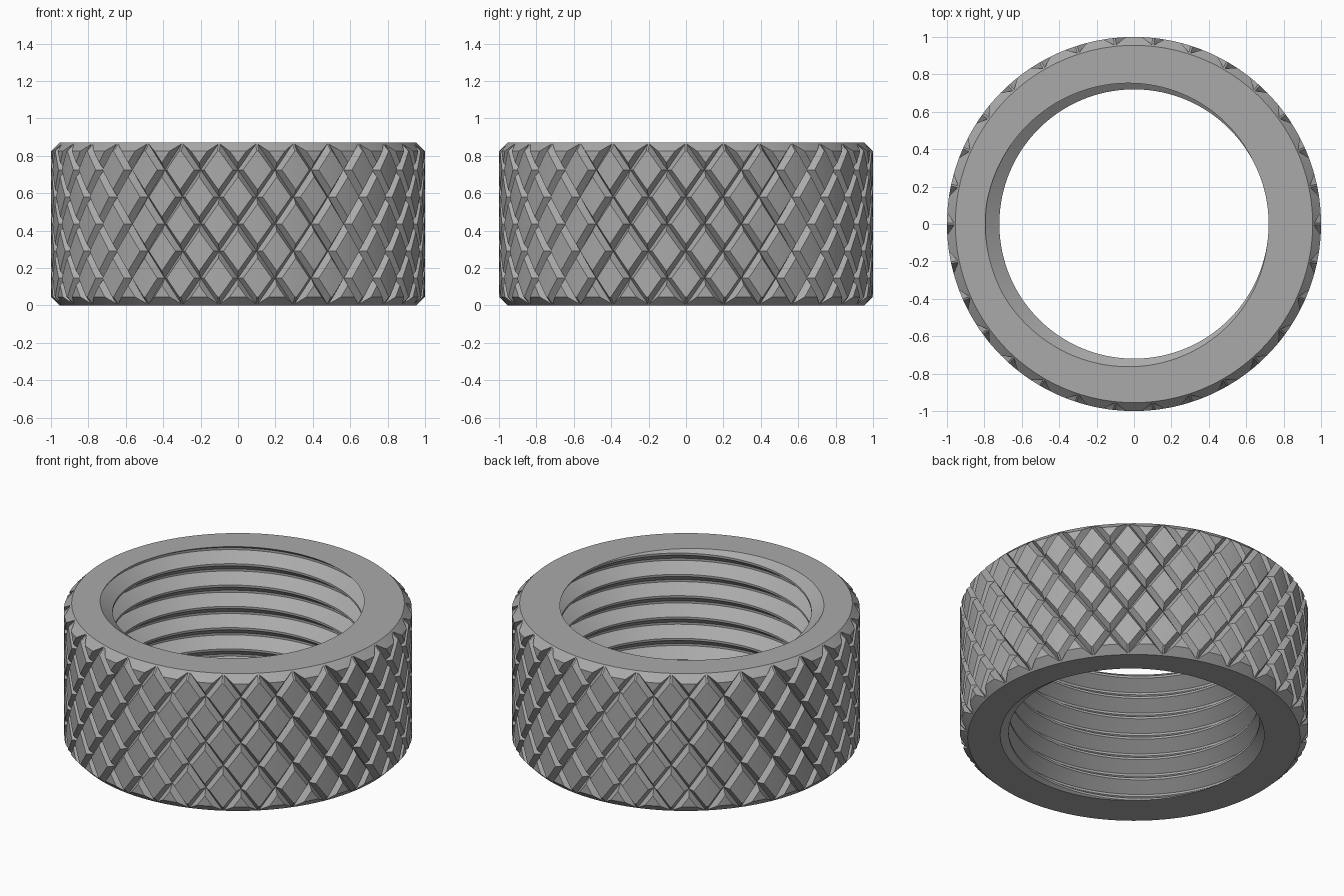
import bpy, bmesh
from math import cos, sin, pi, radians
from mathutils import Vector, Matrix

if "Cube" in bpy.data.objects:
    bpy.data.objects.remove(bpy.data.objects["Cube"])

HEIGHT, RADIUS, CHAMFER = 0.87, 1.0, 0.045
COUNT, ROWS = 30, 6                     # diamonds around, half diamonds up
DEPTH, INSET = 0.038, 0.26              # groove depth, share of a diamond used by its slopes
BORE, THREAD_ROOT, PITCH, STEPS = 0.72, 0.795, 0.135, 120
HALF_U, HALF_Z = pi / COUNT, HEIGHT / ROWS


def trim(bm, point, normal, clear=True):
    """Slice with a plane, optionally dropping what lies beyond it."""
    geom = bm.verts[:] + bm.edges[:] + bm.faces[:]
    cut = bmesh.ops.bisect_plane(bm, geom=geom, dist=1e-6, plane_co=point,
                                 plane_no=normal, clear_outer=clear)
    return [e for e in cut["geom_cut"] if isinstance(e, bmesh.types.BMEdge)]


def wrap(bm):
    """Roll a flat (angle, radius, z) sheet into a cylinder."""
    for v in bm.verts:
        u, r, z = v.co
        v.co = (r * cos(u), r * sin(u), z)


# One column of raised diamonds, laid out flat
bm = bmesh.new()
for row in range(ROWS + 1):
    mid_u = HALF_U * (1 - row % 2)
    rings = []
    for size, r in ((1, RADIUS - DEPTH), (1 - INSET, RADIUS)):
        rings.append([bm.verts.new((mid_u + du * size * HALF_U, r, (row + dz * size) * HALF_Z))
                      for du, dz in ((1, 0), (0, 1), (-1, 0), (0, -1))])
    low, high = rings
    bm.faces.new(high)
    for i in range(4):
        j = (i + 1) % 4
        bm.faces.new((low[i], low[j], high[j], high[i]))
bmesh.ops.remove_doubles(bm, verts=bm.verts[:], dist=1e-5)
for i in range(-3, 7):
    trim(bm, (i * HALF_U / 3, 0, 0), (1, 0, 0), clear=False)

# Chamfers at both ends
for end_z, up in ((HEIGHT, 1), (0, -1)):
    rim = trim(bm, (0, RADIUS - CHAMFER, end_z), Vector((0, 1, up)).normalized())
    out = bmesh.ops.extrude_edge_only(bm, edges=rim)
    for v in out["geom"]:
        if isinstance(v, bmesh.types.BMVert):
            v.co.y, v.co.z = RADIUS - CHAMFER, end_z

# Repeat the column around the axis
wrap(bm)
column = bm.verts[:] + bm.edges[:] + bm.faces[:]
for i in range(1, COUNT):
    copy = bmesh.ops.duplicate(bm, geom=column)["geom"]
    bmesh.ops.rotate(bm, verts=[v for v in copy if isinstance(v, bmesh.types.BMVert)],
                     cent=(0, 0, 0), matrix=Matrix.Rotation(2 * i * HALF_U, 3, "Z"))

# Helical thread inside the bore, trimmed flush with both ends
thread = bmesh.new()
profile = ((0, BORE), (0.1, BORE), (0.5, THREAD_ROOT), (0.6, THREAD_ROOT))
rows = []
for turn in range(-9, 3):
    for t, r in profile:
        rows.append([thread.verts.new((2 * pi * s / STEPS, r,
                     HEIGHT + PITCH * (turn + s / STEPS - 10 / 360 + t - 0.05)))
                     for s in range(STEPS + 1)])
for a, b in zip(rows, rows[1:]):
    for s in range(STEPS):
        thread.faces.new((a[s], a[s + 1], b[s + 1], b[s]))
trim(thread, (0, 0, HEIGHT), (0, 0, 1))
trim(thread, (0, 0, 0), (0, 0, -1))
wrap(thread)
mesh = bpy.data.meshes.new("knurled_ring")
thread.to_mesh(mesh)
thread.free()
bm.from_mesh(mesh)
bmesh.ops.remove_doubles(bm, verts=bm.verts[:], dist=1e-4)

# Flat end faces between the chamfer and the bore
for end_z, up in ((HEIGHT, 1), (0, -1)):
    rim = [e for e in bm.edges if e.is_boundary
           and all(abs(v.co.z - end_z) < 1e-4 for v in e.verts)]
    bmesh.ops.triangle_fill(bm, edges=rim, use_beauty=True, normal=(0, 0, up))
bmesh.ops.recalc_face_normals(bm, faces=bm.faces[:])
bm.to_mesh(mesh)
bm.free()

# Plain grey metal
grey = bpy.data.materials.new("grey_metal")
grey.use_nodes = True
colour = (0.4, 0.4, 0.4, 1)
grey.diffuse_color = colour
grey.node_tree.nodes["Principled BSDF"].inputs["Base Color"].default_value = colour
mesh.materials.append(grey)

ring = bpy.data.objects.new("knurled_ring", mesh)
bpy.context.collection.objects.link(ring)
bpy.ops.object.select_all(action="DESELECT")
ring.select_set(True)
bpy.context.view_layer.objects.active = ring
bpy.ops.object.shade_smooth_by_angle(angle=radians(20))
